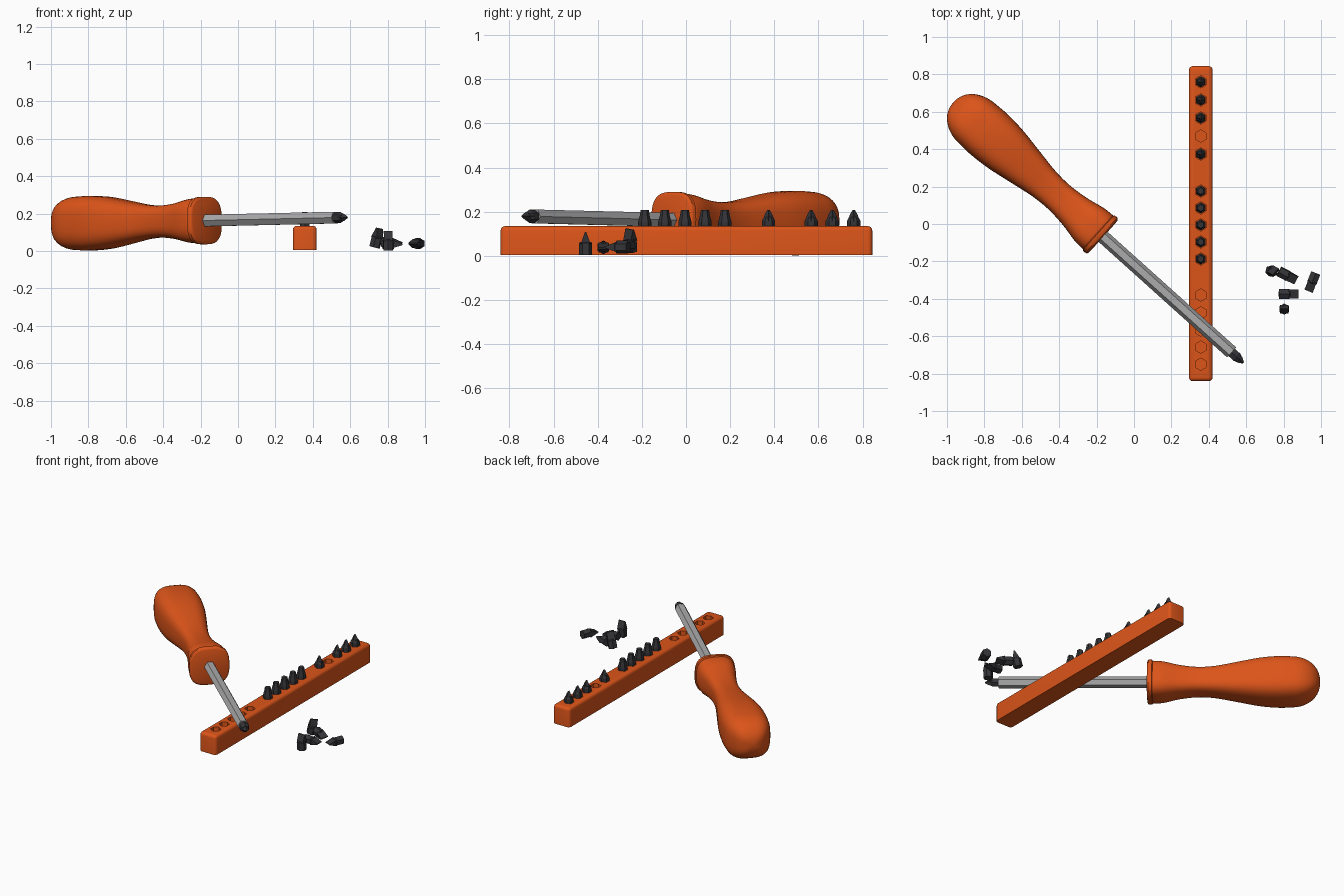
import bpy, bmesh
from math import sin, cos, pi, copysign
from mathutils import Vector, Matrix

if "Cube" in bpy.data.objects:
    bpy.data.objects.remove(bpy.data.objects["Cube"])


def material(name, rgb):
    m = bpy.data.materials.new(name)
    m.diffuse_color = (*rgb, 1)
    m.use_nodes = True
    m.node_tree.nodes["Principled BSDF"].inputs["Base Color"].default_value = m.diffuse_color
    return m


ORANGE = material("orange_plastic", (0.72, 0.09, 0.01))
DARK = material("dark_steel", (0.035, 0.035, 0.04))
STEEL = material("bright_steel", (0.4, 0.4, 0.4))


def frame(pos, axis, wide):
    """Matrix with local z along axis and local x near wide."""
    z = Vector(axis).normalized()
    y = z.cross(Vector(wide)).normalized()
    m = Matrix((y.cross(z), y, z)).transposed().to_4x4()
    m.translation = Vector(pos)
    return m


def loft(bm, rings):
    """Closed skin through rings of equal point count."""
    vs = [[bm.verts.new(p) for p in r] for r in rings]
    n = len(vs[0])
    for a, b in zip(vs, vs[1:]):
        for i in range(n):
            j = (i + 1) % n
            bm.faces.new((a[i], a[j], b[j], b[i]))
    bm.faces.new(vs[0][::-1])
    bm.faces.new(vs[-1])


def ngon(n, r, z, turn=0.0, inner=1.0):
    """Polygon ring; inner below 1 pulls alternate points in."""
    out = []
    for i in range(n):
        a = 2 * pi * i / n + turn
        k = r * (inner if i % 2 else 1)
        out.append((k * cos(a), k * sin(a), z))
    return out


def rect(w, d, z):
    return [(w, -d, z), (w, d, z), (-w, d, z), (-w, -d, z)]


def finish(name, bm, mat, matrix=None, smooth=None):
    bmesh.ops.recalc_face_normals(bm, faces=bm.faces)
    me = bpy.data.meshes.new(name)
    bm.to_mesh(me)
    bm.free()
    ob = bpy.data.objects.new(name, me)
    bpy.context.collection.objects.link(ob)
    me.materials.append(mat)
    if matrix:
        ob.matrix_world = matrix
    if smooth:
        bpy.ops.object.select_all(action='DESELECT')
        ob.select_set(True)
        bpy.context.view_layer.objects.active = ob
        bpy.ops.object.shade_smooth_by_angle(angle=smooth)
    return ob


# Screwdriver axis: origin at the handle face, local +z towards the butt
AXIS = Vector((0.7437, -0.6685, 0.017)).normalized()
FACE = Vector((-0.166, -0.068, 0.163))
SIDE = (0.6685, 0.7437, 0)


def squircle(r, z, n=3.0, count=40):
    f = lambda v: copysign(abs(v) ** (2 / n), v)
    return [(r * f(cos(2 * pi * i / count)), r * f(sin(2 * pi * i / count)), z)
            for i in range(count)]


def spline(pts, steps=4):
    """Catmull-Rom samples through 2D points."""
    p = [Vector(q) for q in pts]
    p = [2 * p[0] - p[1]] + p + [2 * p[-1] - p[-2]]
    out = []
    for a, b, c, d in zip(p, p[1:], p[2:], p[3:]):
        for k in range(steps):
            t = k / steps
            out.append(0.5 * (2 * b + (c - a) * t + (2 * a - 5 * b + 4 * c - d) * t * t
                              + (3 * b - a - 3 * c + d) * t ** 3))
    return out


# Handle: flange, waisted grip, domed butt
profile = [(0, 0.114), (0.004, 0.123), (0.010, 0.127), (0.030, 0.127), (0.034, 0.120)]
profile += spline([(0.036, 0.121), (0.10, 0.117), (0.20, 0.097), (0.31, 0.086), (0.42, 0.091),
                   (0.55, 0.112), (0.70, 0.137), (0.82, 0.146), (0.90, 0.144)])
profile += [(0.90 + 0.175 * sin(t), 0.144 * cos(t) ** 0.9)
            for t in [pi / 2 * k / 10 for k in range(10)]]
profile.append((1.075, 0.008))
bm = bmesh.new()
loft(bm, [squircle(r, s) for s, r in profile])
finish("handle", bm, ORANGE, frame(FACE, -AXIS, SIDE), 0.6)

# Hexagonal shaft
bm = bmesh.new()
loft(bm, [ngon(6, 0.036, z) for z in (-0.03, 0.925)])
finish("shaft", bm, STEEL, frame(FACE, AXIS, SIDE))


# Bits, 0.105 long, point along local +z
def bit(name, kind, pos, axis=(0, 0, 1), wide=(1, 0, 0)):
    bm = bmesh.new()
    turn = pi / 2
    if kind == "cross":
        loft(bm, [ngon(6, 0.030, 0, turn), ngon(6, 0.030, 0.055, turn), ngon(6, 0.021, 0.072, turn)])
        loft(bm, [ngon(8, 0.027, 0.055, 0, 0.7), ngon(8, 0.018, 0.082, 0, 0.6),
                  ngon(8, 0.005, 0.105, 0, 0.6)])
    elif kind == "socket":
        loft(bm, [ngon(6, r, z, turn) for r, z in
                  ((0.030, 0), (0.030, 0.05), (0.022, 0.08), (0.018, 0.105))])
    else:
        loft(bm, [ngon(6, 0.030, 0, turn), ngon(6, 0.030, 0.055, turn), ngon(6, 0.024, 0.06, turn)])
        loft(bm, [rect(0.023, 0.023, 0.05), rect(0.024, 0.003, 0.105)])
    return finish(name, bm, DARK, frame(pos, axis, wide))


bit("fitted_bit", "cross", FACE + AXIS * 0.905, AXIS, SIDE)

# Bit holder bar with rounded upper edges
HX = 0.357
bm = bmesh.new()
bmesh.ops.create_cube(bm, size=1, matrix=Matrix.Translation((HX, 0.002, 0.070))
                      @ Matrix.Diagonal((0.126, 1.684, 0.130, 1)))
edges = [e for e in bm.edges if max(v.co.z for v in e.verts) > 0.1]
bmesh.ops.bevel(bm, geom=edges, offset=0.02, segments=4, profile=0.5, affect='EDGES')
holder = finish("bit_holder", bm, ORANGE, smooth=0.6)

# Hexagonal sockets cut in the bar
STOCKED = {0.76: "cross", 0.663: "cross", 0.567: "cross", 0.374: "cross", 0.176: "socket",
           0.086: "socket", -0.005: "socket", -0.096: "socket", -0.187: "socket"}
EMPTY = [0.47, -0.38, -0.475, -0.567, -0.658, -0.75]
bm = bmesh.new()
for y in list(STOCKED) + EMPTY:
    loft(bm, [[(HX + a, y + b, c) for a, b, c in ngon(6, 0.033, z, pi / 2)] for z in (0.103, 0.16)])
cutter = finish("socket_cutter", bm, ORANGE)
cutter.hide_render = True
cutter.hide_set(True)
mod = holder.modifiers.new("sockets", 'BOOLEAN')
mod.operation = 'DIFFERENCE'
mod.solver = 'EXACT'
mod.object = cutter

for i, (y, kind) in enumerate(STOCKED.items()):
    bit(f"stored_bit_{i + 1}", kind, (HX, y, 0.104))

# Loose flat bits beside the bar: base position, axis, blade direction
LOOSE = [((0.73, -0.25, 0.020), (0.25, -0.05, 0.95), (0.7, 0.7, 0)),
         ((0.775, -0.253, 0.045), (0.88, -0.45, -0.05), (0.45, 0.88, 0.2)),
         ((0.972, -0.262, 0.040), (-0.37, -0.93, 0), (0.93, -0.37, 0)),
         ((0.775, -0.374, 0.040), (1, 0, -0.05), (0, 1, 0)),
         ((0.803, -0.455, 0.003), (0, 0, 1), (1, 0, 0))]
for i, (p, a, w) in enumerate(LOOSE):
    bit(f"loose_bit_{i + 1}", "flat", p, a, w)
